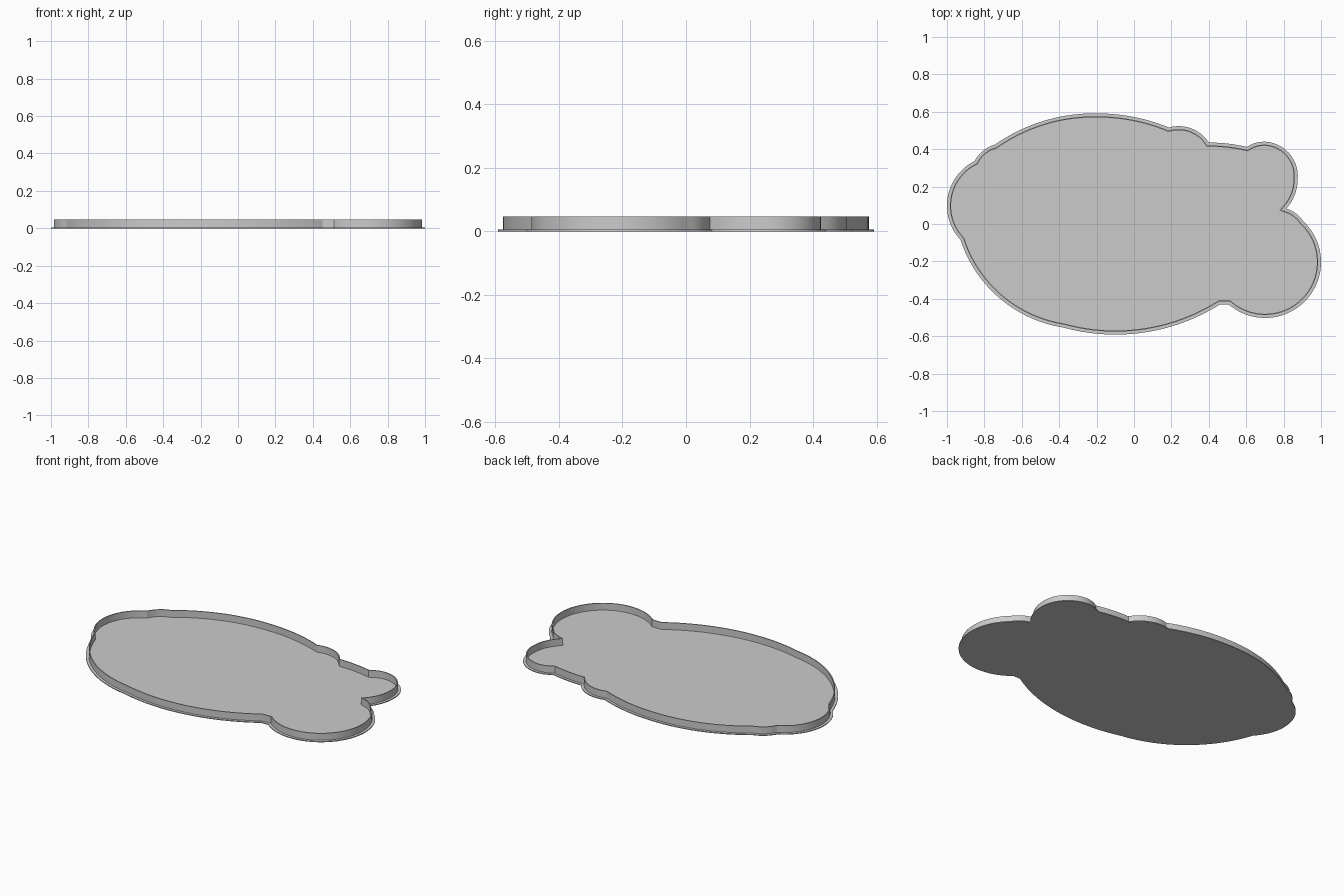
import bpy, bmesh, math
from mathutils import Vector

if "Cube" in bpy.data.objects:
    bpy.data.objects.remove(bpy.data.objects["Cube"])

LENGTH = 2.0
FLANGE = 0.016      # plate showing outside the wall
WALL = 0.006        # wall thickness
PLATE_TOP = 0.005
WALL_TOP = 0.047

grey = bpy.data.materials.new("plain_grey")
grey.use_nodes = True
grey.diffuse_color = (0.6, 0.6, 0.6, 1)
grey.node_tree.nodes["Principled BSDF"].inputs["Base Color"].default_value = (0.6, 0.6, 0.6, 1)

# Outline as a counter-clockwise chain of arcs: (point on the arc, end point)
START = (-0.853, 0.340)
ARCS = [
    ((-1.0, 0.096), (-0.928, -0.08)),    # left lobe
    ((-0.72, -0.39), (-0.38, -0.546)),   # lower body
    ((-0.08, -0.583), (0.45, -0.424)),
    ((0.475, -0.423), (0.50, -0.424)),   # short bridge
    ((0.985, -0.25), (0.895, 0.02)),     # large right lobe
    ((0.86, 0.058), (0.805, 0.087)),     # shoulder
    ((0.85, 0.16), (0.865, 0.24)),       # small right lobe
    ((0.812, 0.39), (0.69, 0.443)),
    ((0.64, 0.436), (0.595, 0.415)),
    ((0.50, 0.432), (0.393, 0.438)),     # upper bridge
    ((0.315, 0.507), (0.18, 0.518)),     # small upper bump
    ((0.0, 0.573), (-0.2, 0.593)),       # upper body
    ((-0.5, 0.549), (-0.745, 0.427)),
    ((-0.81, 0.393), START),             # upper left bump
]


def arc(a, b, c, step=0.02):
    """Points from a up to, but not including, c on the circle through a, b, c."""
    a, b, c = Vector(a), Vector(b), Vector(c)
    u, v = b - a, c - a
    d = 2 * u.cross(v)
    off = Vector((v.y * u.length_squared - u.y * v.length_squared,
                  u.x * v.length_squared - v.x * u.length_squared)) / d
    centre, radius = a + off, off.length
    ang = [math.atan2(p.y - centre.y, p.x - centre.x) for p in (a, c)]
    sweep = (ang[1] - ang[0]) % math.tau
    if d < 0:
        sweep -= math.tau
    n = max(3, round(abs(sweep) * radius / step))
    return [centre + radius * Vector((math.cos(ang[0] + sweep * i / n),
                                      math.sin(ang[0] + sweep * i / n))) for i in range(n)]


def make_outline():
    pts, last = [], START
    for mid, end in ARCS:
        pts += arc(last, mid, end)
        last = end
    lo = Vector((min(p.x for p in pts), min(p.y for p in pts)))
    hi = Vector((max(p.x for p in pts), max(p.y for p in pts)))
    return [(p - (lo + hi) / 2) * LENGTH / (hi.x - lo.x) for p in pts]


def inset(pts, dist):
    """Move a counter-clockwise loop inward with mitred corners."""
    out = []
    for i, p in enumerate(pts):
        e1 = (p - pts[i - 1]).normalized()
        e2 = (pts[(i + 1) % len(pts)] - p).normalized()
        n1, n2 = Vector((-e1.y, e1.x)), Vector((-e2.y, e2.x))
        out.append(p + (n1 + n2) * dist / max(1 + n1.dot(n2), 0.5))
    return out


def make_part(name, outer, z0, z1, inner=None):
    """Upright prism on a loop; with an inner loop it becomes a hollow band."""
    bm = bmesh.new()

    def ring(loop, z):
        return [bm.verts.new((p.x, p.y, z)) for p in loop]

    def bridge(r, s):
        for i in range(len(r)):
            j = (i + 1) % len(r)
            bm.faces.new((r[i], r[j], s[j], s[i]))

    low, high = ring(outer, z0), ring(outer, z1)
    bridge(low, high)
    if inner:
        in_low, in_high = ring(inner, z0), ring(inner, z1)
        bridge(high, in_high)
        bridge(in_high, in_low)
        bridge(in_low, low)
    else:
        bm.faces.new(high)
        bm.faces.new(low[::-1])
    bmesh.ops.recalc_face_normals(bm, faces=bm.faces)
    mesh = bpy.data.meshes.new(name)
    bm.to_mesh(mesh)
    bm.free()
    mesh.materials.append(grey)
    obj = bpy.data.objects.new(name, mesh)
    bpy.context.collection.objects.link(obj)
    bpy.ops.object.select_all(action="DESELECT")
    obj.select_set(True)
    bpy.context.view_layer.objects.active = obj
    bpy.ops.object.shade_smooth_by_angle(angle=math.radians(25))


# Flat tray floor with a thin upright rim set in from its edge
outline = make_outline()
make_part("base_plate", outline, 0, PLATE_TOP)
make_part("rim_wall", inset(outline, FLANGE), PLATE_TOP, WALL_TOP,
          inset(outline, FLANGE + WALL))
